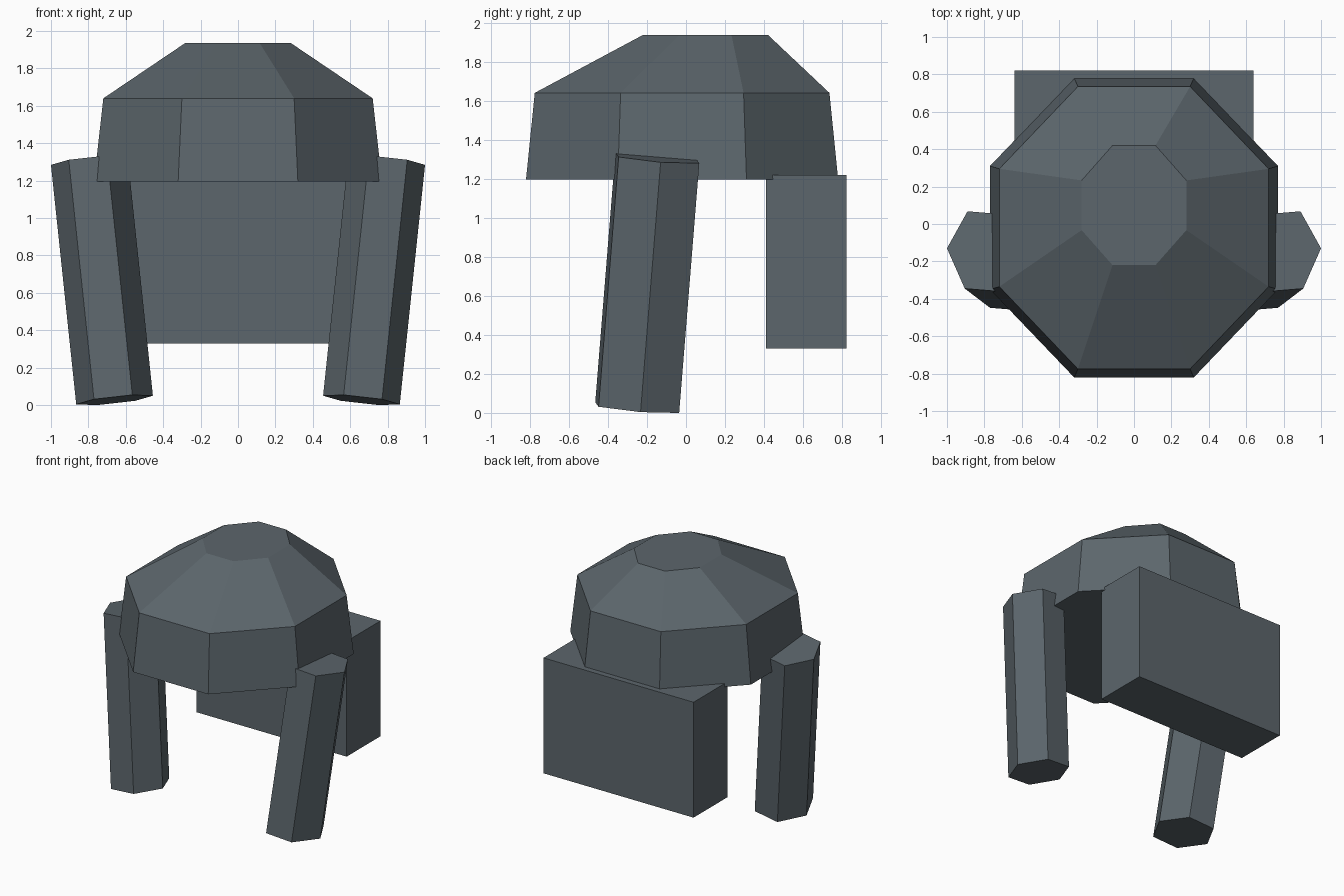
import bpy

# Remove the default cube
cube = bpy.data.objects.get("Cube")
if cube:
    bpy.data.objects.remove(cube, do_unlink=True)

slate = bpy.data.materials.new("slate_grey")
colour = (0.107, 0.133, 0.15, 1)
slate.diffuse_color = colour
slate.use_nodes = True
slate.node_tree.nodes["Principled BSDF"].inputs["Base Color"].default_value = colour


def loft(name, rings):
    """Closed flat-shaded solid skinned through rings of equal length."""
    n = len(rings[0])
    verts = [v for ring in rings for v in ring]
    faces = [tuple(reversed(range(n))), tuple(range(len(verts) - n, len(verts)))]
    for k in range(len(rings) - 1):
        for i in range(n):
            j = (i + 1) % n
            faces.append((k * n + i, k * n + j, (k + 1) * n + j, (k + 1) * n + i))
    mesh = bpy.data.meshes.new(name)
    mesh.from_pydata(verts, [], faces)
    mesh.materials.append(slate)
    obj = bpy.data.objects.new(name, mesh)
    bpy.context.collection.objects.link(obj)
    return obj


def octagon(x, y, cut_x, cut_y, centre_y, z):
    """Counter-clockwise octagon: outer half sizes and half edge lengths."""
    quarter = [(x, cut_y), (cut_x, y)]
    pts = quarter + [(-a, b) for a, b in reversed(quarter)]
    pts += [(-a, -b) for a, b in pts]
    return [(a, b + centre_y, z) for a, b in pts]


# Faceted dome with a flat underside
loft("dome", [
    octagon(0.77, 0.80, 0.32, 0.33, -0.02, 1.195),
    octagon(0.72, 0.755, 0.30, 0.315, -0.02, 1.64),
    octagon(0.28, 0.32, 0.115, 0.133, 0.10, 1.937),
])

# Rear box
bpy.ops.mesh.primitive_cube_add(size=1, location=(0, 0.616, 0.775))
box = bpy.context.object
box.name = "rear_box"
box.scale = (1.28, 0.412, 0.89)
box.data.materials.append(slate)

# Leaning six-sided legs, ends cut square to the leg axis
half = [(0.205, 0.017), (0.095, 0.215), (-0.11, 0.198)]
section = half + [(-a, -b) for a, b in half]
foot, head = (0.66, -0.25, 0.027), (0.795, -0.147, 1.307)
lean_x, lean_y = [(head[i] - foot[i]) / (head[2] - foot[2]) for i in (0, 1)]


def leg(name, side):
    rings = []
    for cx, cy, cz in (foot, head):
        ring = [(side * (cx + a), cy + b, cz - lean_x * a - lean_y * b)
                for a, b in section]
        rings.append(ring if side > 0 else ring[::-1])
    return loft(name, rings)


leg("left_leg", 1)
leg("right_leg", -1)
